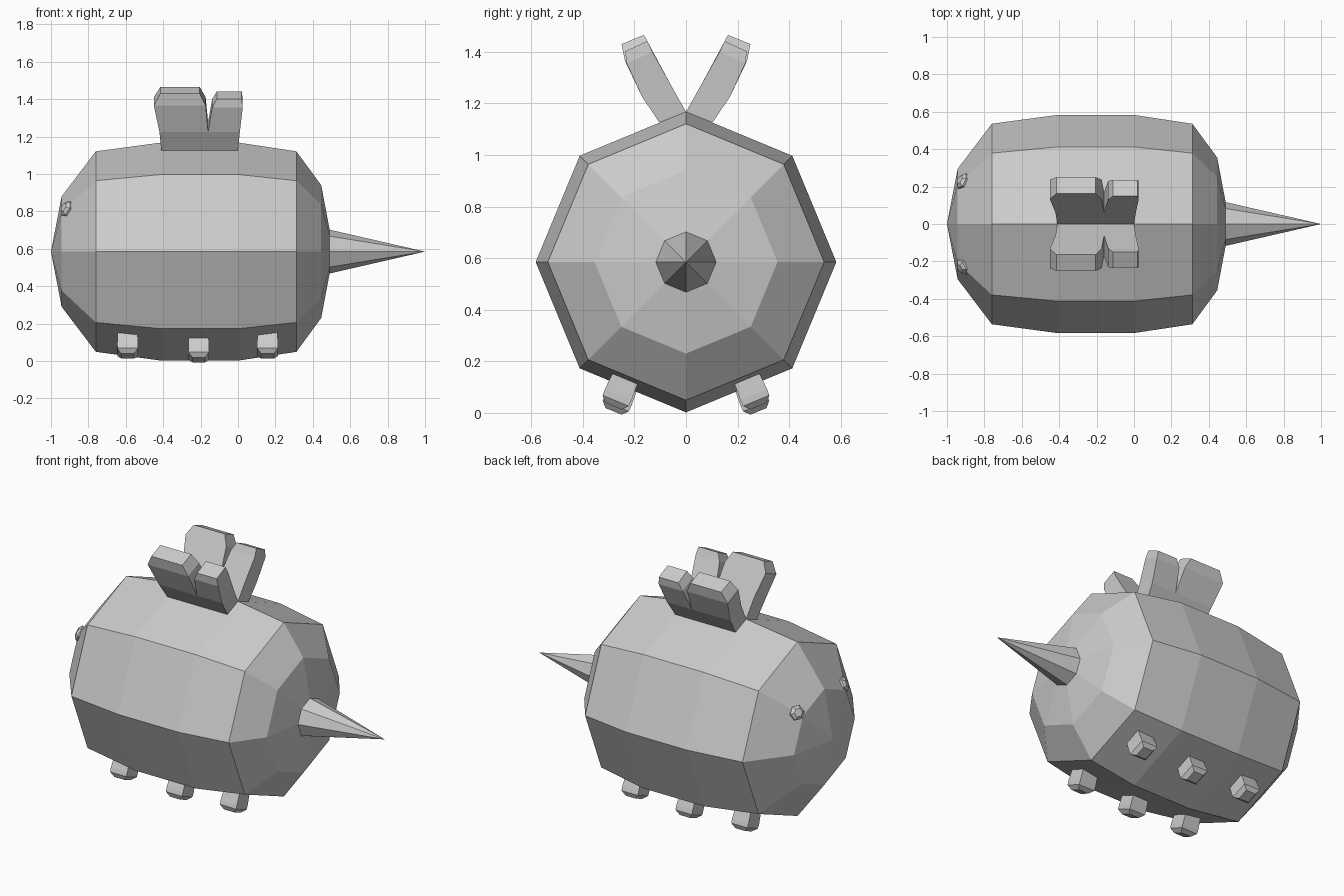
import bpy, bmesh, math
from mathutils import Vector, Matrix

if "Cube" in bpy.data.objects:
    bpy.data.objects.remove(bpy.data.objects["Cube"])

grey = bpy.data.materials.new("plain_grey")
grey.diffuse_color = (0.6, 0.6, 0.6, 1)
grey.use_nodes = True
grey.node_tree.nodes["Principled BSDF"].inputs["Base Color"].default_value = grey.diffuse_color
CZ = 0.585  # height of the body axis


def finish(name, bm):
    bmesh.ops.recalc_face_normals(bm, faces=bm.faces[:])
    mesh = bpy.data.meshes.new(name)
    bm.to_mesh(mesh)
    bm.free()
    mesh.materials.append(grey)
    obj = bpy.data.objects.new(name, mesh)
    bpy.context.collection.objects.link(obj)
    return obj


def loft(name, rings, matrix=Matrix()):
    """Bridge rings of points; a one-point ring is a tip, other ends are capped."""
    bm = bmesh.new()
    loops = [[bm.verts.new(matrix @ Vector(p)) for p in r] for r in rings]
    for a, b in zip(loops, loops[1:]):
        n = max(len(a), len(b))
        for i in range(n):
            j = (i + 1) % n
            if len(a) == 1:
                bm.faces.new((a[0], b[i], b[j]))
            elif len(b) == 1:
                bm.faces.new((a[i], a[j], b[0]))
            else:
                bm.faces.new((a[i], a[j], b[j], b[i]))
    for end in (loops[0], loops[-1]):
        if len(end) > 2:
            bm.faces.new(end)
    return finish(name, bm)


def octagon(x, r):
    if r == 0:
        return [(x, 0, CZ)]
    return [(x, r * math.sin(k * math.pi / 4), CZ + r * math.cos(k * math.pi / 4))
            for k in range(8)]


# Faceted barrel body and its pointed stinger
loft("body", [octagon(x, r) for x, r in (
    (-1, 0), (-0.943, 0.295), (-0.76, 0.536), (-0.41, 0.583), (0, 0.583),
    (0.312, 0.536), (0.445, 0.355), (0.49, 0.117))])
loft("stinger", [octagon(0.49, 0.117), octagon(1.0, 0)])

# Wing levels: x start, x end, inner (y, z), outer (y, z)
root = ((0, 1.167), (0.103, 1.126))
knee = ((0.062, 1.278), (0.17, 1.225))
wings = {
    "large_wing": [(-0.41, -0.16, *root), (-0.42, -0.16, *knee),
                   (-0.45, -0.173, (0.133, 1.41), (0.237, 1.365)),
                   (-0.415, -0.205, (0.163, 1.466), (0.25, 1.43))],
    "small_wing": [(-0.16, 0, *root), (-0.16, 0.01, *knee),
                   (-0.138, 0.025, (0.13, 1.40), (0.23, 1.355)),
                   (-0.113, 0.02, (0.15, 1.442), (0.236, 1.402))],
}

for side, label in ((-1, "front"), (1, "back")):
    for name, levels in wings.items():
        loft(f"{label}_{name}", [
            [(x0, side * i[0], i[1]), (x1, side * i[0], i[1]),
             (x1, side * o[0], o[1]), (x0, side * o[0], o[1])]
            for x0, x1, i, o in levels])

    # Stubby feet, square to the lower body panels
    tilt = Matrix.Rotation(side * math.radians(22.5), 4, 'X')
    for n, (x, z) in enumerate(((-0.59, 0.135), (-0.21, 0.115), (0.158, 0.135))):
        place = Matrix.Translation((x, side * 0.236, z)) @ tilt
        loft(f"{label}_foot_{n + 1}", [
            [(-h, -h, d), (h, -h, d), (h, h, d), (-h, h, d)]
            for d, h in ((0.05, 0.05), (-0.07, 0.056), (-0.095, 0.055), (-0.118, 0.034))], place)

    # Small six-sided eyes on the blunt end
    normal = Vector((-0.8, side * 0.424, 0.424))
    place = (Matrix.Translation((-0.915, side * 0.228, CZ + 0.228))
             @ normal.to_track_quat('Z', 'Y').to_matrix().to_4x4())
    loft(f"{label}_eye", [
        [(r * math.cos(k * math.pi / 3), r * math.sin(k * math.pi / 3), d) for k in range(6)]
        for d, r in ((-0.03, 0.045), (0.008, 0.045), (0.022, 0.026))], place)
